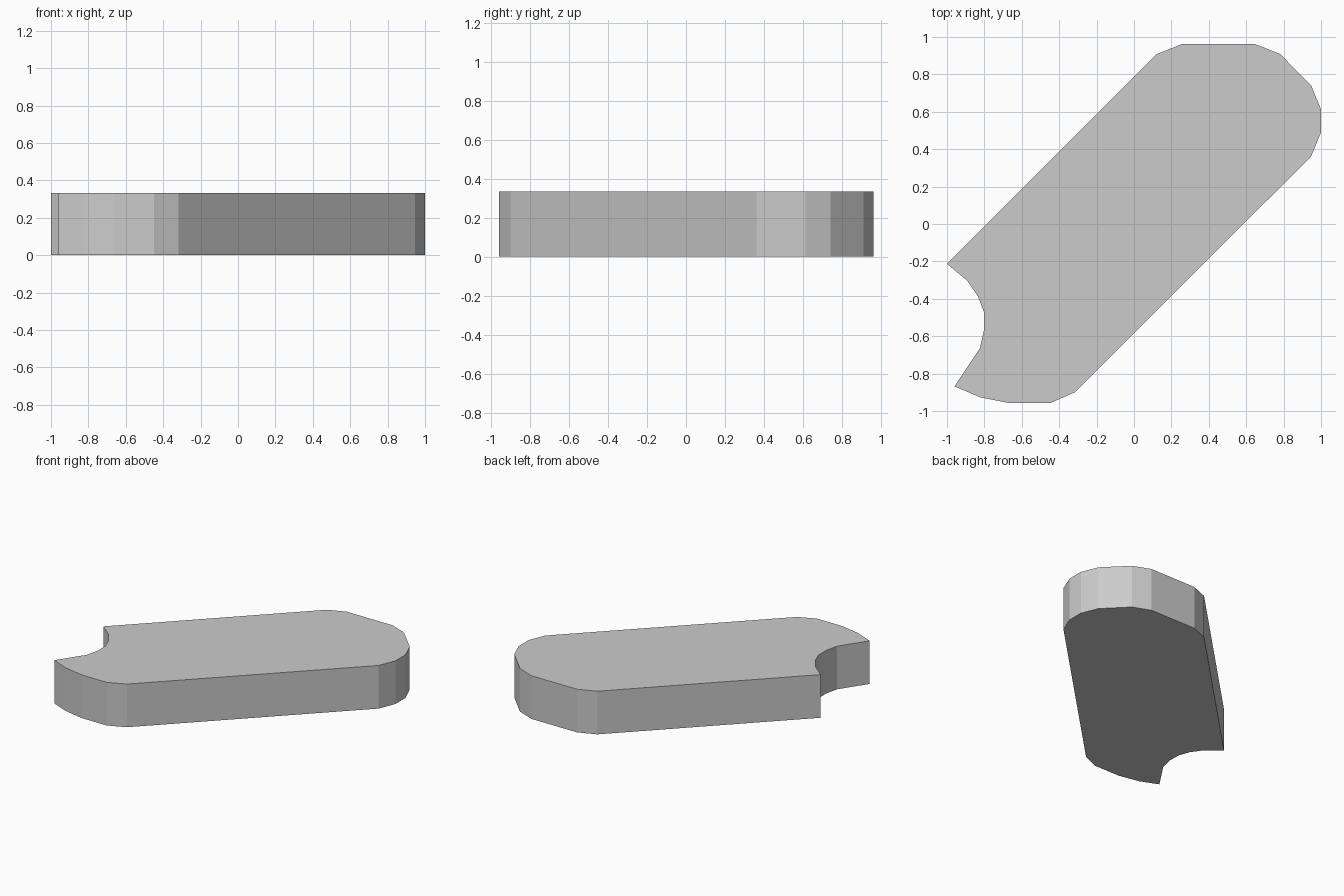
import bpy
import bmesh

if "Cube" in bpy.data.objects:
    bpy.data.objects.remove(bpy.data.objects["Cube"])

HEIGHT = 0.333

# Outline seen from above, counter-clockwise
notch = [(-1.0, -0.213), (-0.893, -0.302), (-0.834, -0.387), (-0.803, -0.47),
         (-0.801, -0.562), (-0.824, -0.664)]
lower_end = [(-0.96, -0.868), (-0.824, -0.926), (-0.664, -0.958),
             (-0.449, -0.958), (-0.317, -0.9)]
upper_end = [(0.947, 0.361), (1.0, 0.49), (1.0, 0.613), (0.947, 0.741),
             (0.781, 0.909), (0.647, 0.962), (0.257, 0.962), (0.123, 0.909)]
outline = notch + lower_end + upper_end

# Flat slab: outline face extruded upward
bm = bmesh.new()
base = bm.faces.new([bm.verts.new((x, y, 0)) for x, y in outline])
result = bmesh.ops.extrude_face_region(bm, geom=[base], use_keep_orig=True)
top_verts = [g for g in result["geom"] if isinstance(g, bmesh.types.BMVert)]
bmesh.ops.translate(bm, verts=top_verts, vec=(0, 0, HEIGHT))
bmesh.ops.recalc_face_normals(bm, faces=bm.faces)

mesh = bpy.data.meshes.new("notched_slab")
bm.to_mesh(mesh)
bm.free()
slab = bpy.data.objects.new("notched_slab", mesh)
bpy.context.collection.objects.link(slab)
